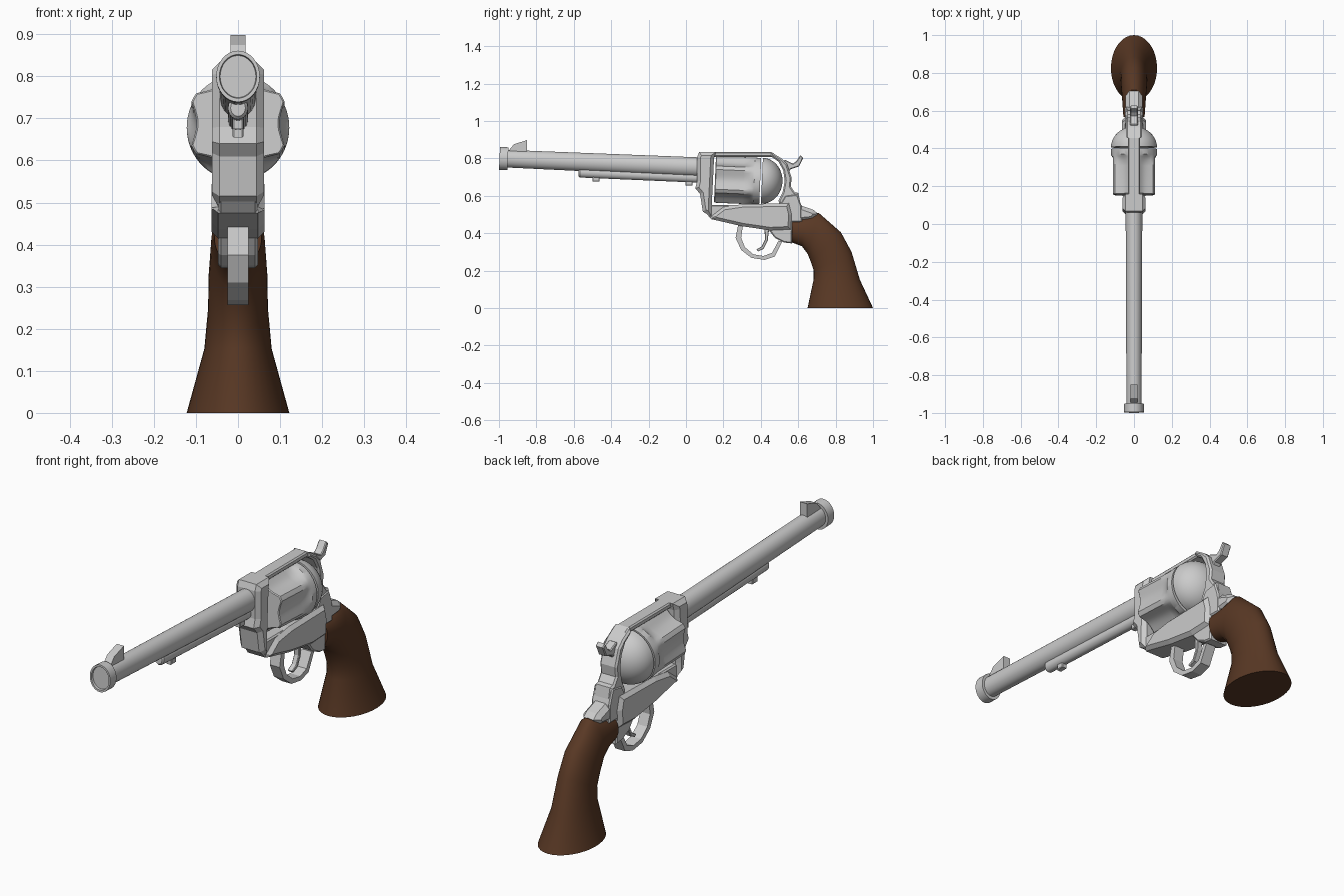
import bpy, bmesh, math
from mathutils import Matrix, Vector

if "Cube" in bpy.data.objects:
    bpy.data.objects.remove(bpy.data.objects["Cube"])

TILT = math.radians(-2.5)   # barrel and cylinder lean slightly upward to the front


def finish(name, bm, smooth=None, mat=None):
    bmesh.ops.recalc_face_normals(bm, faces=bm.faces)
    me = bpy.data.meshes.new(name)
    bm.to_mesh(me)
    bm.free()
    ob = bpy.data.objects.new(name, me)
    bpy.context.collection.objects.link(ob)
    if mat:
        me.materials.append(mat)
    if smooth:
        bpy.ops.object.select_all(action='DESELECT')
        ob.select_set(True)
        bpy.context.view_layer.objects.active = ob
        bpy.ops.object.shade_smooth_by_angle(angle=math.radians(smooth))
    return ob


def plate(name, pts, hw, bevel=0.0):
    """Side profile (y, z) extruded to +-hw, with chamfered side edges."""
    bm = bmesh.new()
    a = [bm.verts.new((-hw, y, z)) for y, z in pts]
    b = [bm.verts.new((hw, y, z)) for y, z in pts]
    caps = [bm.faces.new(a), bm.faces.new(b[::-1])]
    n = len(pts)
    for i in range(n):
        j = (i + 1) % n
        bm.faces.new((a[i], b[i], b[j], a[j]))
    bmesh.ops.recalc_face_normals(bm, faces=bm.faces)
    if bevel:
        edges = list({e for f in caps for e in f.edges})
        bmesh.ops.bevel(bm, geom=edges, offset=bevel, segments=1,
                        profile=0.5, affect='EDGES')
    return finish(name, bm)


def loft(bm, rings):
    loops = [[bm.verts.new(p) for p in r] for r in rings]
    n = len(loops[0])
    for r, s in zip(loops, loops[1:]):
        for i in range(n):
            bm.faces.new((r[i], r[(i + 1) % n], s[(i + 1) % n], s[i]))
    bm.faces.new(loops[0])
    bm.faces.new(loops[-1][::-1])


def turned(name, profile, y0, z0, sx=1.0, segs=32):
    """Lathe along the tilted axis; profile rows are (distance, radius, flute depth)."""
    mat = Matrix.Translation((0, y0, z0)) @ Matrix.Rotation(TILT, 4, 'X')
    rings = []
    for t, r, *d in profile:
        ring = []
        for i in range(segs):
            a = 2 * math.pi * i / segs
            rr = r
            if d:
                off = abs((math.degrees(a) + 30) % 60 - 30) / 25
                rr -= d[0] * max(0, 1 - off * off)
            ring.append(mat @ Vector((rr * math.cos(a) * sx, t, rr * math.sin(a))))
        rings.append(ring)
    bm = bmesh.new()
    loft(bm, rings)
    return finish(name, bm, 35)


# Barrel with muzzle ring and shallow bore
turned("barrel", [(.010, .050), (0, .052), (0, .061), (.045, .061), (.045, .047),
                  (1.09, .052)], -.997, .80, .85)
# Ejector tube with two small lugs
turned("ejector_tube", [(0, .020), (.008, .027), (.66, .027)], -.575, .725, .88, 20)
for name, y, z in (("front_lug", -.50, .675), ("rear_lug", -.003, .655)):
    plate(name, [(y, z), (y + .037, z), (y + .037, z + .05), (y, z + .05)], .013, .003)
# Front sight
plate("front_sight", [(-.945, .845), (-.92, .875), (-.85, .898), (-.85, .83), (-.945, .83)], .018)

# Fluted cylinder and domed recoil shield
turned("cylinder", [(0, .121, .024), (.004, .125, .024), (.15, .125, .024), (.18, .125, .018),
                    (.20, .125, .008), (.21, .125, 0), (.242, .125, 0)], .155, .688, .975, 72)
dome = [(.110 * math.sin(k * math.pi / 20), .123 * math.cos(k * math.pi / 20)) for k in range(10)]
turned("recoil_dome", dome + [(.1099, .006)], .406, .680, .99, 48)

# Frame
plate("frame_front", [(.07, .834), (.16, .834), (.15, .80), (.138, .555), (.14, .485), (.09, .515),
                      (.075, .61), (.05, .64), (.06, .68), (.06, .807)], .062, .018)
plate("top_strap", [(.08, .834), (.455, .834), (.48, .82), (.46, .808), (.15, .808)], .032, .006)
plate("rear_frame", [(.455, .834), (.51, .80), (.54, .77), (.565, .695), (.56, .65), (.58, .62),
                     (.60, .615), (.615, .545), (.50, .54), (.495, .575), (.517, .62), (.528, .68),
                     (.52, .735), (.495, .782), (.455, .81)], .043, .008)
plate("lower_frame", [(.10, .55), (.50, .55), (.53, .60), (.595, .61), (.618, .545), (.62, .46),
                      (.57, .46), (.567, .345), (.525, .35), (.475, .375), (.44, .42), (.30, .44),
                      (.135, .475), (.10, .515)], .047, .006)
plate("frame_side_panel", [(.135, .49), (.20, .54), (.30, .555), (.55, .56), (.565, .50), (.56, .42),
                           (.45, .415), (.30, .437), (.135, .475)], .063, .016)
plate("grip_tang", [(.59, .56), (.615, .548), (.68, .525), (.705, .505), (.68, .47), (.58, .46)],
      .045, .02)

# Hammer, trigger and guard
plate("hammer", [(.515, .785), (.53, .792), (.572, .772), (.59, .785), (.612, .817), (.627, .803),
                 (.605, .757), (.56, .742), (.53, .70)], .02, .004)
plate("trigger", [(.42, .43), (.422, .365), (.405, .33), (.375, .312), (.385, .302), (.415, .316),
                  (.437, .36), (.445, .43)], .013, .003)
plate("trigger_guard", [(.28, .45), (.265, .375), (.295, .31), (.35, .268), (.42, .257),
                        (.475, .275), (.515, .355), (.495, .36), (.46, .295), (.415, .278),
                        (.36, .287), (.315, .325), (.295, .375), (.305, .45)], .025)

# Wooden grip: oval sections from front point to back point, with half width
wood = bpy.data.materials.new("wood")
wood.diffuse_color = (.10, .04, .018, 1)
wood.use_nodes = True
wood.node_tree.nodes["Principled BSDF"].inputs["Base Color"].default_value = wood.diffuse_color
sections = [((.567, .35), (.567, .48), .056), ((.62, .33), (.625, .485), .06),
            ((.65, .29), (.71, .508), .064), ((.668, .245), (.828, .405), .07),
            ((.683, .20), (.885, .30), .071), ((.683, .155), (.93, .15), .08),
            ((.65, 0), (1.0, 0), .122)]
rings = []
for (ya, za), (yb, zb), w in sections:
    ring = []
    for i in range(36):
        a = 2 * math.pi * i / 36
        c = math.cos(a) / 2
        ring.append((w * math.sin(a), (ya + yb) / 2 + c * (yb - ya), (za + zb) / 2 + c * (zb - za)))
    rings.append(ring)
bm = bmesh.new()
loft(bm, rings)
finish("grip", bm, 50, wood)
